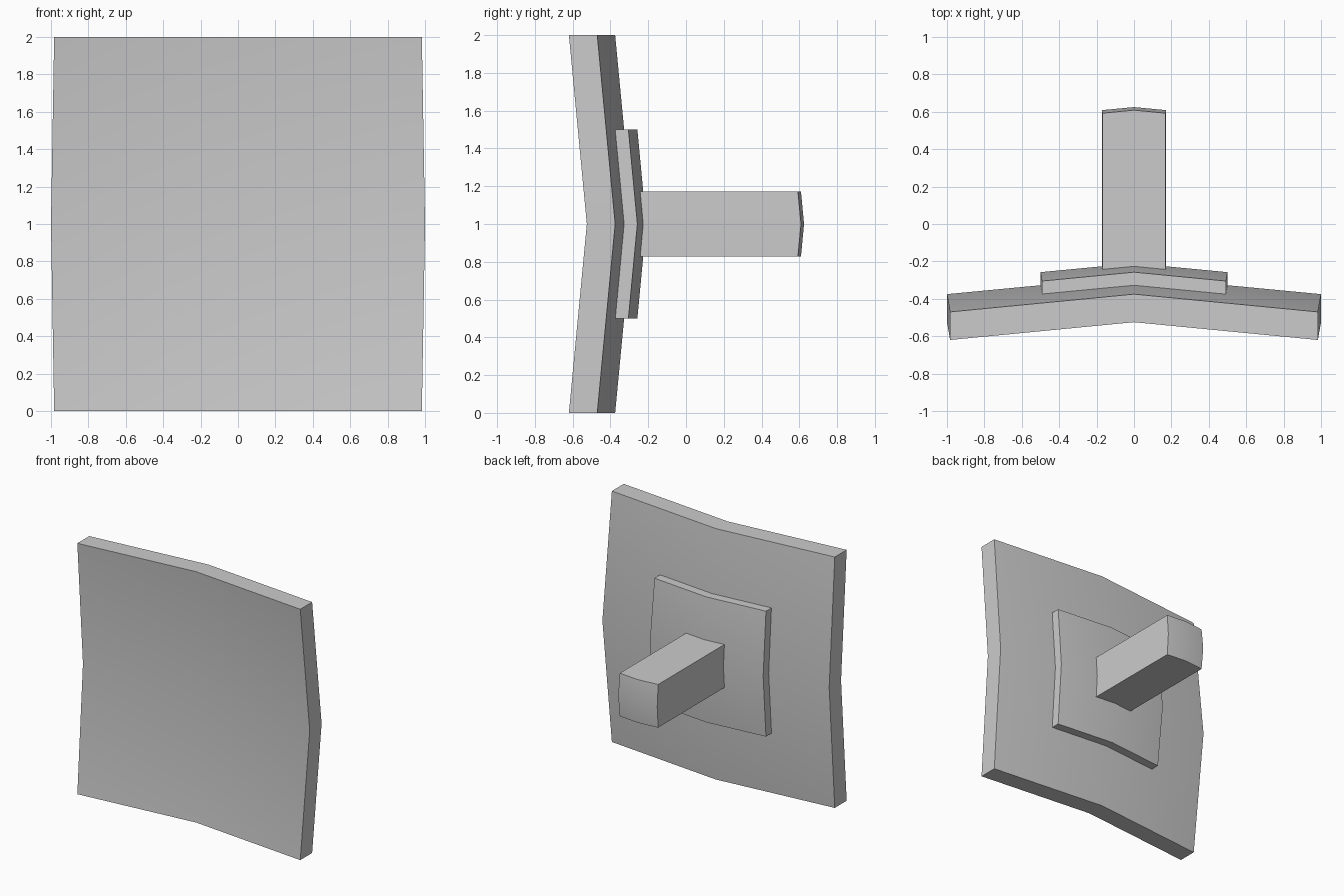
import bpy, bmesh

if "Cube" in bpy.data.objects:
    bpy.data.objects.remove(bpy.data.objects["Cube"])

SLOPE = 0.095      # how far the faces fall back per unit away from the centre
CENTRE_Z = 1.0


def bent_slab(name, half, y_front, y_back):
    """Square slab, 2 x 2 faces, pushed towards +y in the middle."""
    bm = bmesh.new()
    bmesh.ops.create_grid(bm, x_segments=2, y_segments=2, size=1.0)
    ext = bmesh.ops.extrude_face_region(bm, geom=bm.faces[:])
    back = {v for v in ext["geom"] if isinstance(v, bmesh.types.BMVert)}
    for v in bm.verts:
        gx, gz = v.co.x, v.co.y
        drop = SLOPE * half * (abs(gx) + abs(gz))
        # the corners sit slightly further in than the middle of each side
        x = gx * half * (1 - 0.017 * abs(gz))
        v.co = (x, (y_back if v in back else y_front) - drop, CENTRE_Z + gz * half)
    bmesh.ops.recalc_face_normals(bm, faces=bm.faces[:])
    mesh = bpy.data.meshes.new(name)
    bm.to_mesh(mesh)
    bm.free()
    obj = bpy.data.objects.new(name, mesh)
    bpy.context.collection.objects.link(obj)
    # smooth across the shallow bend, sharp at the rims
    bpy.ops.object.select_all(action='DESELECT')
    obj.select_set(True)
    bpy.context.view_layer.objects.active = obj
    bpy.ops.object.shade_smooth_by_angle(angle=0.52)
    return obj


# Large front plate, smaller backing plate, and square stem
bent_slab("front_plate", 1.0, -0.43, -0.28)
bent_slab("backing_plate", 0.5, -0.29, -0.21)
bent_slab("stem", 0.172, -0.23, 0.625)
